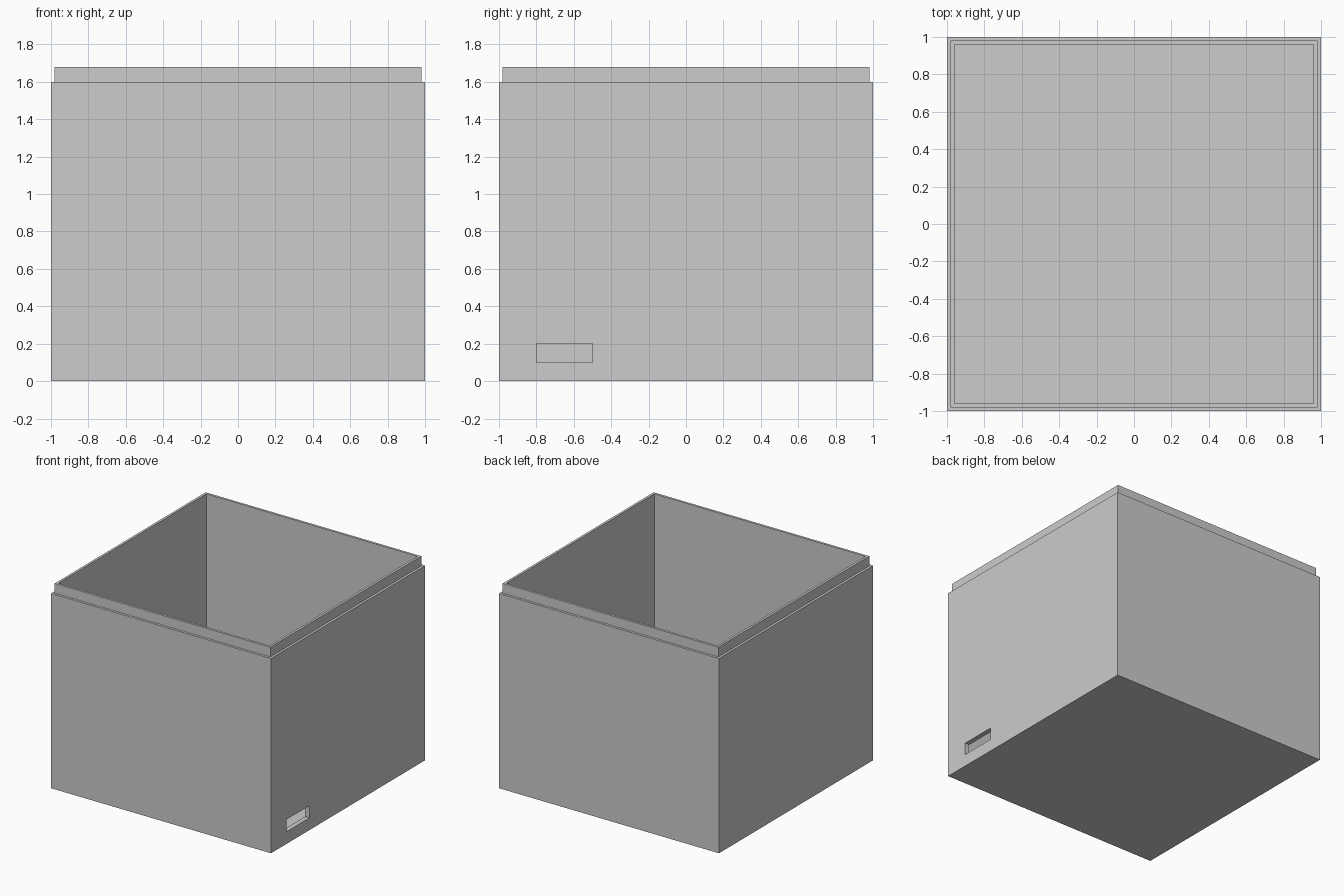
import bpy
import bmesh

default_cube = bpy.data.objects.get("Cube")
if default_cube:
    bpy.data.objects.remove(default_cube, do_unlink=True)

GREY = (0.604, 0.604, 0.604, 1)
WALL = 0.04
SHOULDER = 1.6
TOP = 1.68

plastic = bpy.data.materials.new("light grey")
plastic.use_nodes = True
plastic.diffuse_color = GREY
plastic.node_tree.nodes["Principled BSDF"].inputs["Base Color"].default_value = GREY


def block(name, low, high):
    """Axis-aligned box between two corners."""
    bm = bmesh.new()
    bmesh.ops.create_cube(bm, size=1)
    for v in bm.verts:
        v.co = [lo + (c + 0.5) * (hi - lo) for c, lo, hi in zip(v.co, low, high)]
    mesh = bpy.data.meshes.new(name)
    bm.to_mesh(mesh)
    bm.free()
    mesh.materials.append(plastic)
    obj = bpy.data.objects.new(name, mesh)
    bpy.context.collection.objects.link(obj)
    return obj


def boolean(target, tool, operation):
    mod = target.modifiers.new(tool.name, "BOOLEAN")
    mod.object = tool
    mod.operation = operation
    mod.solver = "EXACT"
    bpy.context.view_layer.objects.active = target
    bpy.ops.object.modifier_apply(modifier=mod.name)
    bpy.data.objects.remove(tool, do_unlink=True)


# Outer box with a stepped lip for a lid
box = block("open_box", (-1, -1, 0), (1, 1, SHOULDER))
lip = block("lip", (-0.98, -0.98, SHOULDER - 0.1), (0.98, 0.98, TOP))
boolean(box, lip, "UNION")

# Hollow interior above a thin floor
inner = 1 - WALL
cavity = block("cavity", (-inner, -inner, WALL), (inner, inner, TOP + 0.1))
boolean(box, cavity, "DIFFERENCE")

# Cable slot through the +x wall
slot = block("cable_slot", (0.9, -0.8, 0.1), (1.1, -0.5, 0.2))
boolean(box, slot, "DIFFERENCE")
